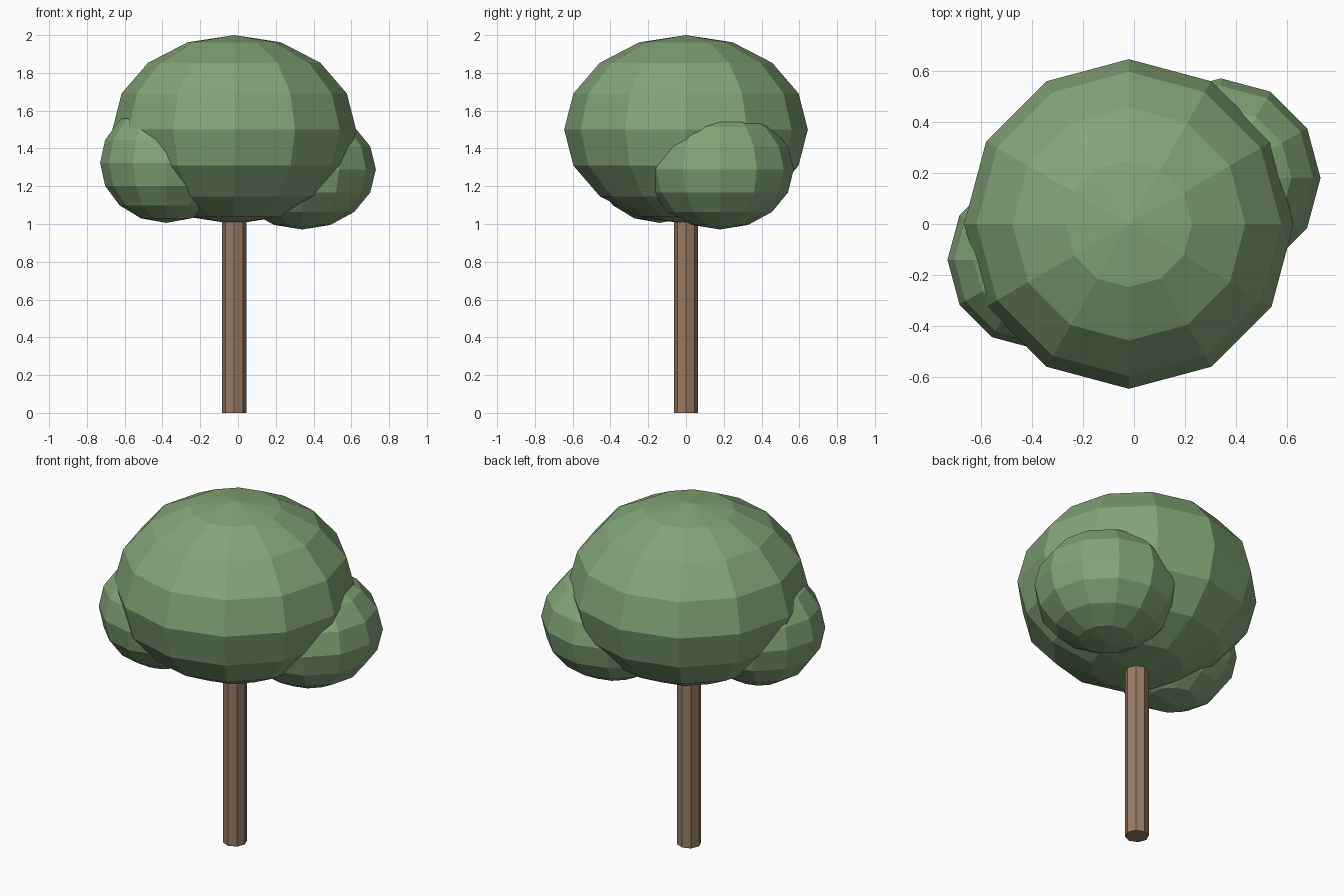
import bpy

if "Cube" in bpy.data.objects:
    bpy.data.objects.remove(bpy.data.objects["Cube"])


def material(name, rgb):
    m = bpy.data.materials.new(name)
    m.diffuse_color = (*rgb, 1.0)
    m.use_nodes = True
    m.node_tree.nodes["Principled BSDF"].inputs["Base Color"].default_value = m.diffuse_color
    return m


leaf_green = material("leaf green", (0.23, 0.37, 0.19))
bark_brown = material("bark brown", (0.31, 0.20, 0.13))


def finish(name, mat):
    ob = bpy.context.object
    ob.name = name
    ob.data.materials.append(mat)
    bpy.ops.object.shade_flat()
    return ob


# Leaf clumps: flat-shaded, squashed low-poly spheres
def clump(name, centre, radius, half_height):
    bpy.ops.mesh.primitive_uv_sphere_add(segments=12, ring_count=8, radius=1, location=centre)
    ob = finish(name, leaf_green)
    ob.scale = (radius, radius, half_height)


clump("main_crown", (-0.02, 0, 1.5), 0.645, 0.5)
clump("left_clump", (-0.38, -0.14, 1.324), 0.35, 0.318)
clump("right_clump", (0.34, 0.18, 1.289), 0.39, 0.318)

# Trunk: straight octagonal post reaching into the crown
TRUNK_HEIGHT = 1.1
bpy.ops.mesh.primitive_cylinder_add(vertices=8, radius=0.064, depth=TRUNK_HEIGHT,
                                    location=(-0.02, 0, TRUNK_HEIGHT / 2))
finish("trunk", bark_brown)
